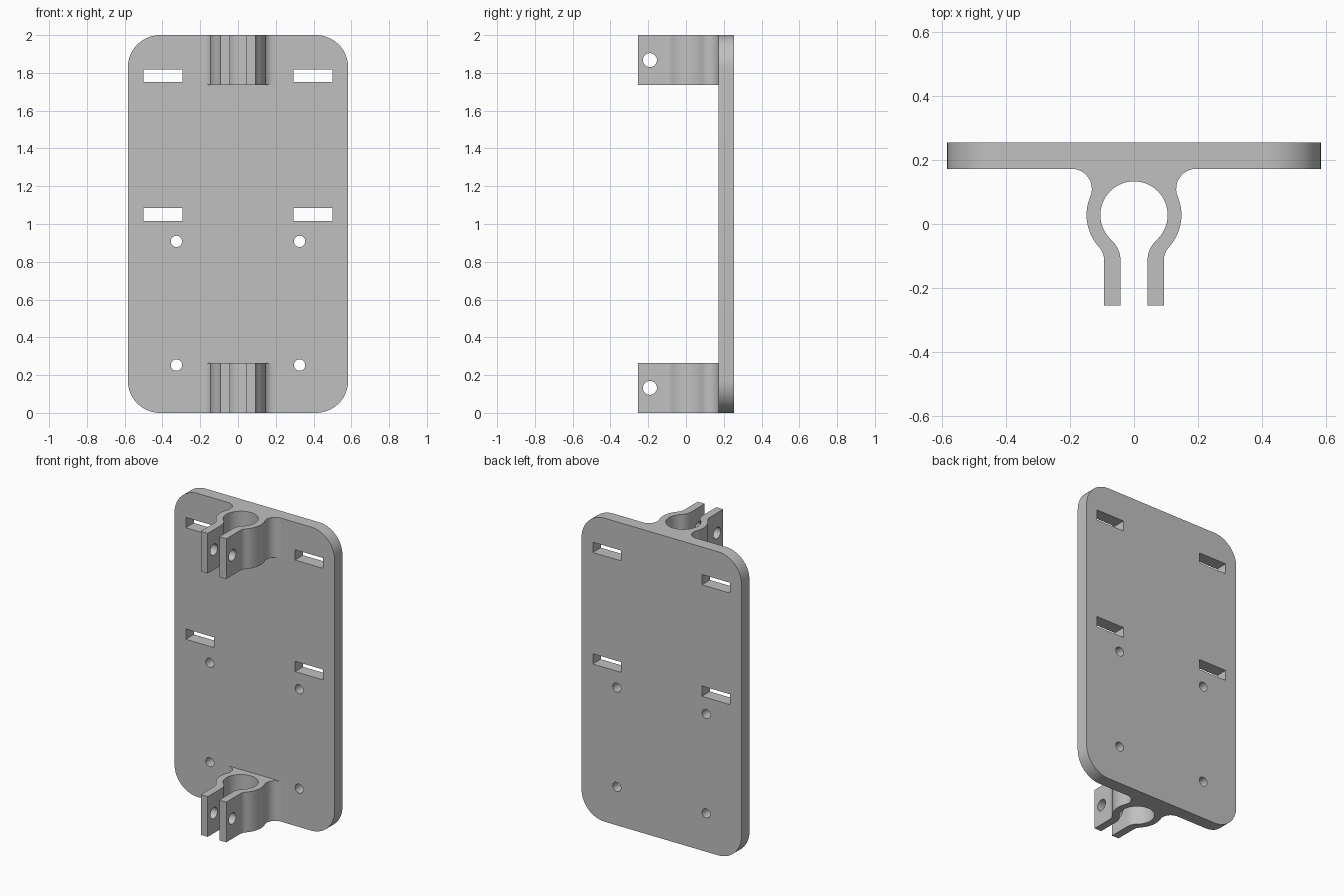
import bpy, bmesh
from math import pi, cos, sin, atan2, sqrt
from mathutils import Vector

if "Cube" in bpy.data.objects:
    bpy.data.objects.remove(bpy.data.objects["Cube"], do_unlink=True)

grey = bpy.data.materials.new("plain_grey")
grey.use_nodes = True
colour = (0.53, 0.53, 0.53, 1)
grey.diffuse_color = colour
grey.node_tree.nodes["Principled BSDF"].inputs["Base Color"].default_value = colour

HALF_W, HEIGHT, HALF_D = 0.583, 2.0, 0.255
PLATE_Y = 0.172        # front face of the plate
CLAMP_H = 0.265


def arc(cx, cy, r, a0, a1, n):
    return [(cx + r * cos(a0 + (a1 - a0) * i / n), cy + r * sin(a0 + (a1 - a0) * i / n))
            for i in range(n + 1)]


def prism(name, points, place, direction):
    """Extrude a 2D outline, placed in space by a function, along a direction."""
    bm = bmesh.new()
    face = bm.faces.new([bm.verts.new(place(u, v)) for u, v in points])
    new = bmesh.ops.extrude_face_region(bm, geom=[face])["geom"]
    bmesh.ops.translate(bm, vec=Vector(direction),
                        verts=[g for g in new if isinstance(g, bmesh.types.BMVert)])
    bmesh.ops.recalc_face_normals(bm, faces=bm.faces)
    mesh = bpy.data.meshes.new(name)
    bm.to_mesh(mesh)
    bm.free()
    mesh.materials.append(grey)
    obj = bpy.data.objects.new(name, mesh)
    bpy.context.scene.collection.objects.link(obj)
    return obj


def finish(obj, cutters):
    """Cut all openings, then smooth the rounded surfaces."""
    bpy.ops.object.select_all(action="DESELECT")
    bpy.context.view_layer.objects.active = obj
    obj.select_set(True)
    for cutter in cutters:
        cutter.hide_render = True
        mod = obj.modifiers.new("opening", "BOOLEAN")
        mod.operation, mod.solver, mod.object = "DIFFERENCE", "EXACT", cutter
        bpy.ops.object.modifier_apply(modifier=mod.name)
        bpy.data.objects.remove(cutter, do_unlink=True)
    bpy.ops.object.shade_smooth_by_angle(angle=pi / 6)


# Back plate with rounded corners
R = 0.17
outline = []
for k, (sx, sz) in enumerate([(1, 1), (-1, 1), (-1, -1), (1, -1)]):
    outline += arc(sx * (HALF_W - R), HEIGHT / 2 + sz * (HEIGHT / 2 - R), R,
                   k * pi / 2, (k + 1) * pi / 2, 14)
plate = prism("back_plate", outline, lambda u, v: (u, PLATE_Y, v), (0, HALF_D - PLATE_Y, 0))

# Strap slots and screw holes, mirrored left and right
cutters = []
for s in (-1, 1):
    for z in (1.05, 1.785):
        x, hw, hh = s * 0.398, 0.103, 0.034
        rect = [(x - hw, z - hh), (x + hw, z - hh), (x + hw, z + hh), (x - hw, z + hh)]
        cutters.append(prism("slot_cutter", rect, lambda u, v: (u, 0.1, v), (0, 0.3, 0)))
    for z in (0.253, 0.908):
        ring = arc(s * 0.326, z, 0.03, 0, 2 * pi, 32)[:-1]
        cutters.append(prism("screw_cutter", ring, lambda u, v: (u, 0.1, v), (0, 0.3, 0)))
finish(plate, cutters)

# Right half of the clamp outline: root fillet, outer ring, leg, inner ring
CY, R_OUT, R_IN = 0.028, 0.148, 0.105      # ring centre and radii
LEG_OUT, LEG_IN, LEG_Y = 0.093, 0.042, -0.114


def leg_fillet(ring_r, leg_x):
    """Arc centre x and radius of the curve joining a ring to a leg side."""
    d = CY - LEG_Y
    r = (leg_x ** 2 + d ** 2 - ring_r ** 2) / (2 * (ring_r - leg_x))
    return leg_x + r, r


root_r = 0.0625
root_y = PLATE_Y - root_r
root_x = sqrt((R_OUT + root_r) ** 2 - (root_y - CY) ** 2)
root_a = atan2(root_y - CY, root_x)
ox, o_r = leg_fillet(R_OUT, LEG_OUT)
ix, i_r = leg_fillet(R_IN, LEG_IN)
out_a = atan2(LEG_Y - CY, ox)
in_a = atan2(LEG_Y - CY, ix)

half = arc(root_x, root_y, root_r, pi / 2, pi + root_a, 12)
half += arc(0, CY, R_OUT, root_a, out_a, 14)[1:]
half += arc(ox, LEG_Y, o_r, pi + out_a, pi, 8)[1:]
half += [(LEG_OUT, -HALF_D), (LEG_IN, -HALF_D)]
half += arc(ix, LEG_Y, i_r, pi, pi + in_a, 8)
half += arc(0, CY, R_IN, in_a, pi / 2, 24)[1:]
profile = half + [(-x, y) for x, y in reversed(half[:-1])]

# Two identical clamps, each with a bolt hole through both legs
for name, z0 in (("lower_clamp", 0), ("upper_clamp", HEIGHT - CLAMP_H)):
    clamp = prism(name, profile, lambda u, v: (u, v, z0), (0, 0, CLAMP_H))
    ring = arc(-0.191, z0 + CLAMP_H / 2, 0.037, 0, 2 * pi, 32)[:-1]
    finish(clamp, [prism("bolt_cutter", ring, lambda u, v: (-0.3, u, v), (0.6, 0, 0))])
